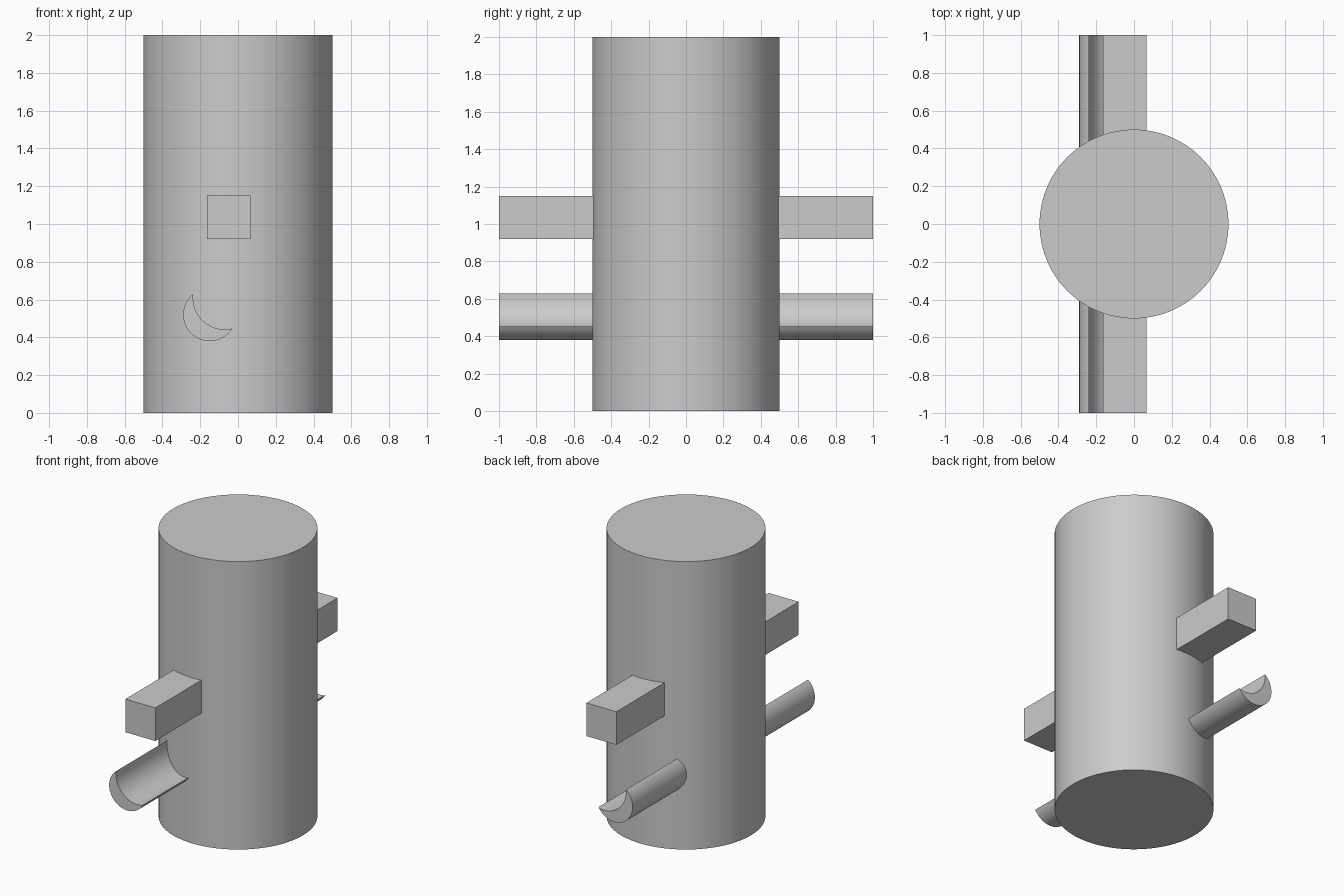
import bpy
from math import cos, sin, radians, pi

cube = bpy.data.objects.get("Cube")
if cube:
    bpy.data.objects.remove(cube, do_unlink=True)

grey = bpy.data.materials.new("light grey")
grey.use_nodes = True
colour = (0.6, 0.6, 0.6, 1)
grey.diffuse_color = colour
grey.node_tree.nodes["Principled BSDF"].inputs["Base Color"].default_value = colour


def finish(obj, name):
    obj.name = name
    obj.data.materials.append(grey)
    bpy.ops.object.select_all(action="DESELECT")
    bpy.context.view_layer.objects.active = obj
    obj.select_set(True)
    bpy.ops.object.shade_smooth_by_angle(angle=radians(30))


def arc(cx, cz, r, start, end, steps):
    """Points on a circle arc in the xz plane, angles in degrees."""
    angles = [radians(start + (end - start) * i / steps) for i in range(steps + 1)]
    return [(cx + r * cos(a), cz + r * sin(a)) for a in angles]


def bar(name, profile, y0, y1):
    """Extrude a closed xz profile along y."""
    n = len(profile)
    verts = [(x, y, z) for y in (y0, y1) for x, z in profile]
    faces = [tuple(range(n)), tuple(range(2 * n - 1, n - 1, -1))]
    faces += [((i + 1) % n, i, i + n, (i + 1) % n + n) for i in range(n)]
    mesh = bpy.data.meshes.new(name)
    mesh.from_pydata(verts, [], faces)
    obj = bpy.data.objects.new(name, mesh)
    bpy.context.collection.objects.link(obj)
    finish(obj, name)


# Upright cylinder
bpy.ops.mesh.primitive_cylinder_add(vertices=96, radius=0.5, depth=2, location=(0, 0, 1))
finish(bpy.context.object, "main_cylinder")

# Square and crescent bars passing right through the cylinder
square = [(-0.165, 0.92), (0.065, 0.92), (0.065, 1.15), (-0.165, 1.15)]
outer = arc(-0.15, 0.52, 0.14, 129, 330.6, 40)
inner = arc(-0.07, 0.61, 0.168, 285.4, 173.2, 28)
crescent = outer + inner[1:-1]

bar("square_bar", square, -1, 1)
bar("crescent_bar", crescent, -1, 1)
